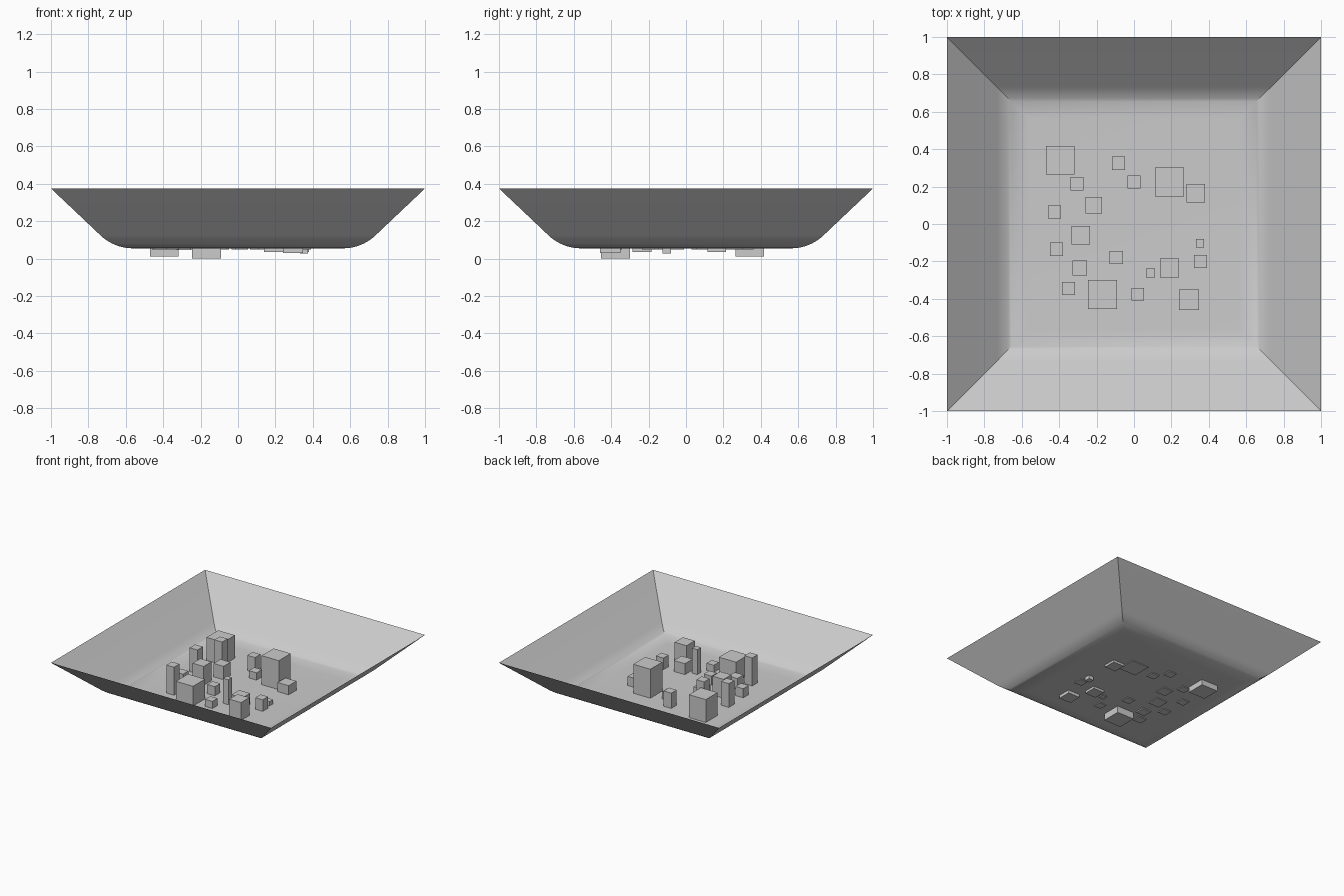
import bpy, bmesh, math

if "Cube" in bpy.data.objects:
    bpy.data.objects.remove(bpy.data.objects["Cube"])

FLOOR = 0.055


def finish(bm, name):
    mesh = bpy.data.meshes.new(name)
    bm.to_mesh(mesh)
    bm.free()
    ob = bpy.data.objects.new(name, mesh)
    bpy.context.collection.objects.link(ob)
    return ob


def square_tray(name, profile):
    """Stack square rings along a (half width, height) profile, closed at the floor."""
    bm = bmesh.new()
    rings = [[bm.verts.new((sx * h, sy * h, z))
              for sx, sy in ((-1, -1), (1, -1), (1, 1), (-1, 1))] for h, z in profile]
    bm.faces.new(rings[0])
    for a, b in zip(rings, rings[1:]):
        for i in range(4):
            j = (i + 1) % 4
            bm.faces.new((a[j], a[i], b[i], b[j]))
    bmesh.ops.recalc_face_normals(bm, faces=bm.faces)
    if sum(f.normal.z for f in bm.faces) < 0:
        bmesh.ops.reverse_faces(bm, faces=bm.faces)
    return finish(bm, name)


# tray: flat floor, rounded bend, straight sloping walls
slope = math.atan2(0.375 - FLOOR, 1 - 0.662)
bend = 0.10
radius = bend / math.tan(slope / 2)
steps = 10
profile = []
for i in range(steps + 1):
    a = slope * i / steps
    profile.append((0.662 - bend + radius * math.sin(a),
                    FLOOR + radius * (1 - math.cos(a))))
profile.append((1.0, 0.375))
tray = square_tray("tray", profile)
bpy.context.view_layer.objects.active = tray
tray.select_set(True)
bpy.ops.object.shade_smooth_by_angle(angle=math.radians(30))
tray.select_set(False)


def block(name, x, y, size, top, bottom=0.049):
    bm = bmesh.new()
    bmesh.ops.create_cube(bm, size=1)
    bmesh.ops.scale(bm, vec=(size, size, top - bottom), verts=bm.verts)
    ob = finish(bm, name)
    ob.location = (x, y, (top + bottom) / 2)
    return ob


# scattered blocks on the floor; some poke through underneath
blocks = [
    (-0.395, 0.34, 0.152, 0.243, 0.01),
    (-0.083, 0.325, 0.07, 0.18),
    (-0.305, 0.215, 0.07, 0.29),
    (0.0, 0.225, 0.07, 0.115),
    (0.19, 0.225, 0.155, 0.293),
    (0.33, 0.165, 0.10, 0.13, 0.036),
    (-0.425, 0.065, 0.07, 0.25),
    (-0.215, 0.10, 0.09, 0.165),
    (-0.285, -0.06, 0.10, 0.21),
    (-0.415, -0.135, 0.07, 0.13),
    (-0.29, -0.235, 0.08, 0.145, 0.046),
    (-0.095, -0.18, 0.07, 0.13),
    (-0.35, -0.345, 0.07, 0.285),
    (-0.168, -0.377, 0.156, 0.217, 0.0),
    (0.02, -0.375, 0.066, 0.113),
    (0.088, -0.262, 0.047, 0.26),
    (0.19, -0.235, 0.10, 0.145, 0.036),
    (0.295, -0.405, 0.107, 0.202, 0.03),
    (0.355, -0.20, 0.068, 0.15),
    (0.353, -0.103, 0.044, 0.09, 0.026),
]
for n, b in enumerate(blocks, 1):
    block(f"block_{n:02d}", *b)
